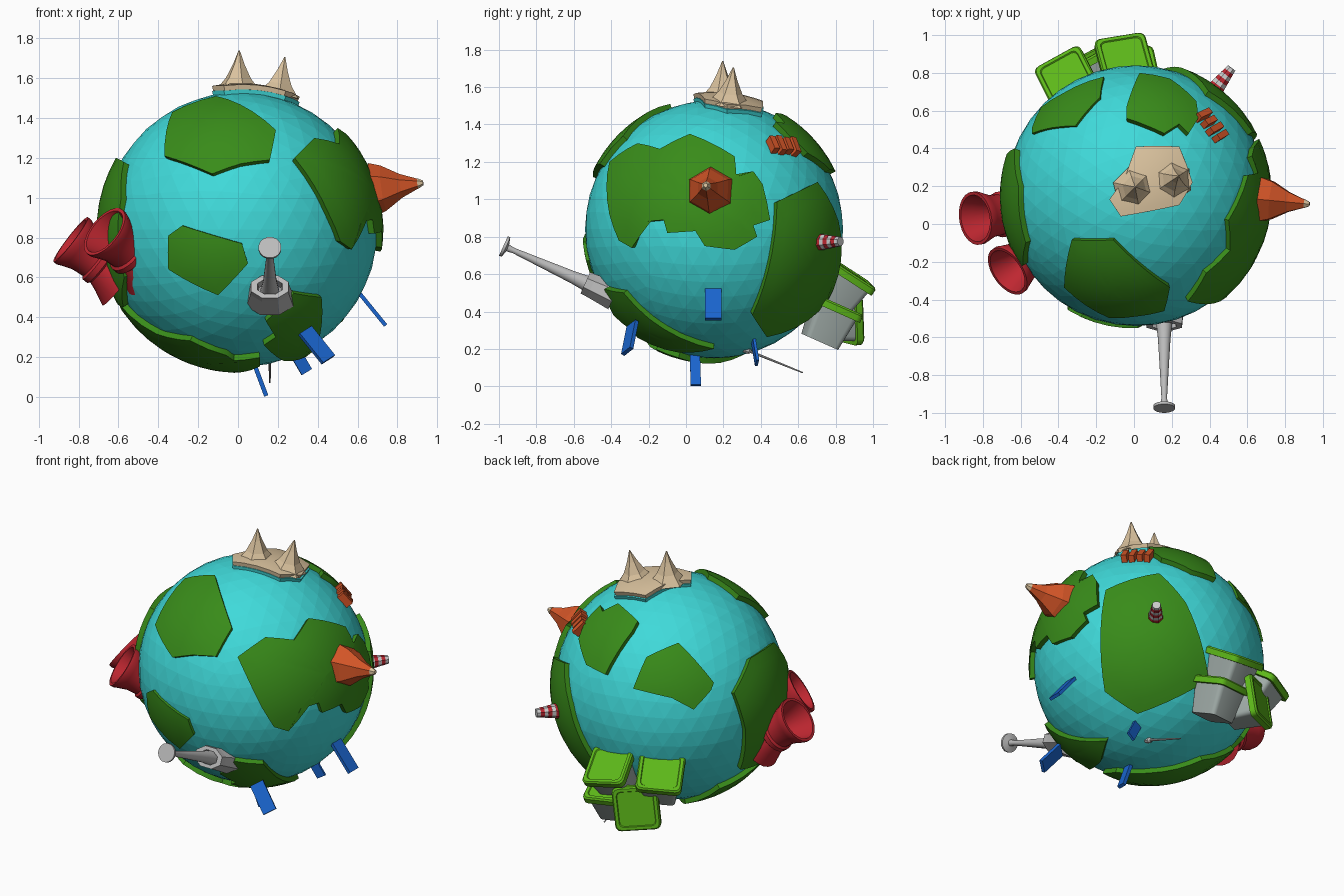
import bpy, bmesh
from math import sin, cos, pi, sqrt, ceil
from mathutils import Vector, Matrix

if "Cube" in bpy.data.objects:
    bpy.data.objects.remove(bpy.data.objects["Cube"])

C, R = Vector((0.01, 0.15, 0.84)), 0.69
mats = {}
COL = dict(sea=(.05, .70, .70), land=(.04, .26, .01), lid=(.11, .48, .01), red=(.52, .02, .03),
           orange=(.65, .09, .02), sand=(.70, .54, .34), blue=(.01, .13, .62),
           metal=(.50, .50, .50), white=(.8, .8, .8), body=(.36, .42, .40))


def finish(name, bm, col, smooth=False):
    bmesh.ops.recalc_face_normals(bm, faces=bm.faces)
    me = bpy.data.meshes.new(name)
    bm.to_mesh(me)
    bm.free()
    ob = bpy.data.objects.new(name, me)
    bpy.context.collection.objects.link(ob)
    if col not in mats:
        mats[col] = bpy.data.materials.new(col)
        mats[col].diffuse_color = (*COL[col], 1)
    me.materials.append(mats[col])
    if smooth:
        bpy.ops.object.select_all(action='DESELECT')
        ob.select_set(True)
        bpy.context.view_layer.objects.active = ob
        bpy.ops.object.shade_smooth_by_angle(angle=0.6)
    return ob


def frame(pos, axis, up='Y'):
    q = Vector(axis).to_track_quat('Z', up)
    return Matrix.Translation(pos) @ q.to_matrix().to_4x4()


def lathe(name, pos, axis, prof, col, n=8, sx=1, smooth=False):
    """Revolve (height, radius) pairs around an axis."""
    bm, rings = bmesh.new(), []
    for t, r in prof:
        rings.append([bm.verts.new((sx * r * cos(2 * pi * (i + .5) / n), r * sin(2 * pi * (i + .5) / n), t))
                      for i in range(n)])
    for a, b in zip(rings, rings[1:]):
        for i in range(n):
            bm.faces.new((a[i], a[i - 1], b[i - 1], b[i]))
    bm.faces.new(rings[0])
    bm.faces.new(rings[-1])
    bm.transform(frame(pos, axis))
    return finish(name, bm, col, smooth)


# Views in which outlines are given: right, up, and whether they are world coordinates
VIEW = dict(front=((1, 0, 0), (0, 0, 1), 1), right=((0, 1, 0), (0, 0, 1), 1),
            top=((1, 0, 0), (0, 1, 0), 1), left=((0, -1, 0), (0, 0, 1), 1),
            bottom=((1, 0, 0), (0, -1, 0), 0), back=((-.707, .707, 0), (.3, .3, .906), 0))


def patch(name, view, pts, col='land', rise=.03, low=-.03):
    """Raised plate following the globe, with its outline projected from a view."""
    r, u, world = VIEW[view]
    r, u = Vector(r), Vector(u)
    out, top = r.cross(u), R + rise
    corners = []
    for a, b in pts:
        if world:
            a, b = a - C.dot(r), b - C.dot(u)
        d = r * a + u * b + out * sqrt(max(top * top - a * a - b * b, 0))
        corners.append(d.normalized())
    edge = []
    for i, p in enumerate(corners):
        q = corners[(i + 1) % len(corners)]
        k = max(1, ceil((p - q).length / .14))
        edge += [p.lerp(q, j / k).normalized() for j in range(k)]
    mid = sum(edge, Vector()).normalized()
    bm, n, N = bmesh.new(), len(edge), 5
    hub = bm.verts.new(C + mid * top)
    rings = [[bm.verts.new(C + mid.lerp(e, k / N).normalized() * top) for e in edge] for k in range(1, N + 1)]
    rings.append([bm.verts.new(C + e * (R + low)) for e in edge])
    for i in range(n):
        bm.faces.new((hub, rings[0][i - 1], rings[0][i]))
        for a, b in zip(rings, rings[1:]):
            bm.faces.new((a[i - 1], b[i - 1], b[i], a[i]))
    return finish(name, bm, col, True)


# Globe
bm = bmesh.new()
bmesh.ops.create_icosphere(bm, subdivisions=4, radius=R, matrix=Matrix.Translation(C))
finish("globe", bm, 'sea')

# Continents
patch("land_front_upper", 'front', [(-.37, 1.21), (-.33, 1.43), (-.11, 1.51), (.19, 1.34), (.16, 1.19),
                                    (.01, 1.17), (-.13, 1.12)])
patch("land_front_middle", 'front', [(-.35, .81), (-.28, .86), (.02, .77), (.05, .67), (-.10, .51),
                                     (-.35, .64)], rise=.015)
patch("land_front_lower", 'front', [(.28, .52), (.42, .50), (.42, .36), (.34, .2), (.23, .18), (.13, .26),
                                    (.19, .30), (.14, .38)])
patch("land_right", 'right', [(-.41, 1.20), (-.26, 1.30), (-.14, 1.27), (.02, 1.35), (.26, 1.23), (.27, 1.12),
                              (.36, 1.15), (.41, 1.08), (.45, .89), (.36, .86), (.38, .80), (.26, .73),
                              (.10, .75), (.05, .83), (-.10, .82), (-.12, .89), (-.23, .88), (-.29, .74),
                              (-.36, .78), (-.41, .92)])
patch("land_left", 'left', [(.2, .6), (.22, 1.0), (.1, 1.18), (-.2, 1.2), (-.4, 1.05), (-.35, .8),
                            (-.3, .5), (0, .45)])
patch("land_bottom", 'bottom', [(-.61, .1), (-.42, .26), (-.25, .38), (-.07, .34), (-.03, .29), (.10, .31),
                                (.10, .19), (-.03, .02), (-.25, -.2), (-.5, -.2)])
patch("land_back_right", 'back', [(-.20, .42), (.12, .51), (.28, .32), (.36, .1), (.40, -.15), (-.03, -.34),
                                  (-.22, -.2)])
patch("land_back_left", 'top', [(-.54, .51), (-.49, .62), (-.38, .69), (-.16, .78), (-.18, .67), (-.31, .52),
                                (-.54, .48)], rise=.012)
patch("land_back_upper", 'top', [(-.04, .62), (.03, .80), (.19, .77), (.33, .65), (.34, .56), (.29, .48),
                                 (.24, .53), (.16, .48), (-.04, .56)])

# Mountain plateau with two steep peaks
plateau = [(.01, .41), (.24, .41), (.31, .22), (.24, .1), (-.07, .04), (-.13, .13), (-.05, .24)]
patch("plateau_base", 'top', plateau, 'sea', .02)
patch("plateau", 'top', plateau, 'sand', .045, .015)
for i, (p, ax, h) in enumerate([((0, .19, 1.54), (.03, .03, 1), .2), ((.20, .23, 1.51), (.18, .12, 1), .2)]):
    lathe(f"peak_{i}", p, ax, [(0, .115), (h * .3, .065), (h * .65, .03), (h, .003)], 'sand', 6)

# Volcano on the right
axis = Vector((.93, .105, 1.075)) - Vector((.67, .13, 1.04))
lathe("volcano", (.67, .13, 1.04), axis, [(0, .135), (.06, .115), (.15, .06), (.235, .025)], 'orange', 6)
lathe("volcano_tip", (.67, .13, 1.04), axis, [(.235, .027), (.263, .012)], 'sand', 6)

# Thruster nozzles on the left
nozzle = [(0, .165), (.07, .13), (.12, .11), (.13, .122), (.16, .122), (.17, .108), (.23, .113), (.28, .13),
          (.31, .142), (.33, .142), (.33, .125), (.27, .105), (.17, .07), (.15, .01)]
for i, (m, a) in enumerate([((-.84, .03, .79), (-.78, -.12, .6)), ((-.67, -.25, .83), (-.68, -.48, .55))]):
    a = Vector(a).normalized()
    lathe(f"nozzle_{i}", Vector(m) - a * .33, a, nozzle, 'red', 24, smooth=True)

# Observation tower at the front
axis = Vector((0, -.91, .41))
foot = Vector((.16, -.42, .50))
lathe("tower_foot", foot, axis, [(-.04, .085), (.09, .07), (.13, .068), (.13, .045), (.08, .04)], 'metal', 8, 1.5)
lathe("tower_shaft", foot, axis, [(0, .06), (.1, .045), (.2, .034), (.4, .023), (.55, .015), (.585, .02),
                                  (.595, .058), (.61, .058)], 'metal', 16, smooth=True)

# Needle underneath
axis = Vector((0, .31, -.125))
lathe("needle", (.16, .31, .2), axis, [(0, .02), (.03, .018), (.04, .008), (.34, .004)], 'metal', 8)

# Striped lighthouse at the back right
foot, axis = Vector((.40, .675, .77)), Vector((.12, .155, .005))
lathe("lighthouse_foot", foot, axis, [(0, .055), (.03, .055)], 'red', 8)
for i in range(7):
    t = .03 + i * .023
    lathe(f"lighthouse_band_{i}", foot, axis, [(t, .05 - i * .0035), (t + .023, .0475 - i * .0035)],
          'white' if i % 2 == 0 else 'red', 8)


def slab(name, pos, axis, width, size, col):
    """Box with z along axis and x along width."""
    z = Vector(axis).normalized()
    y = z.cross(Vector(width)).normalized()
    rot = Matrix((y.cross(z), y, z)).transposed().to_4x4()
    bm = bmesh.new()
    bmesh.ops.create_cube(bm, size=1)
    bmesh.ops.scale(bm, vec=size, verts=bm.verts)
    bm.transform(Matrix.Translation(pos) @ rot)
    return finish(name, bm, col)


# Row of orange houses
a, b = Vector((.36, .57, 1.275)), Vector((.45, .46, 1.285))
for i in range(4):
    p = a.lerp(b, i / 3)
    slab(f"house_{i}", p, p - C, (.8, .5, -.6), (.085 if i % 2 else .1, .034, .07), 'orange')

# Blue water spouts
for i, (p, a, w, s) in enumerate([
        ((.395, -.30, .26), (.12, -.03, -.15), (.05, .045, .04), (.085, .022, .19)),
        ((.11, .05, .09), (.06, .005, -.16), (0, 1, 0), (.055, .022, .18)),
        ((.31, .37, .185), (.07, .02, -.12), (.06, .01, .03), (.06, .015, .14)),
        ((.675, .145, .44), (.13, 0, -.16), (0, 1, 0), (.088, .02, .21))]):
    slab(f"water_spout_{i}", p, a, w, s, 'blue')


# Waste containers at the back
def rounded_stack(name, m, layers, col, c=.25):
    """Loft of rounded squares from (height, half width) pairs."""
    bm, rings = bmesh.new(), []
    for t, h in layers:
        ring = []
        for k in range(4):
            for j in range(4):
                ang = pi / 2 * (k + j / 3)
                cx, cy = [(1, 1), (-1, 1), (-1, -1), (1, -1)][k]
                ring.append(bm.verts.new((h * (cx * (1 - c) + c * cos(ang)), h * (cy * (1 - c) + c * sin(ang)), t)))
        rings.append(ring)
    for a, b in zip(rings, rings[1:]):
        for i in range(16):
            bm.faces.new((a[i - 1], a[i], b[i], b[i - 1]))
    bm.faces.new(rings[0])
    bm.faces.new(rings[-1])
    bm.transform(m)
    finish(name, bm, col, True)


for i, (p, a) in enumerate([((-.05, .88, .60), (.05, .55, .83)), ((-.36, .78, .60), (-.3, .45, .85)),
                            ((-.25, .875, .37), (-.45, .85, .1)), ((-.01, .80, .43), (0, .4, .9))]):
    m = frame(p, a) @ Matrix.Rotation((.3, -.1, .12, .2)[i], 4, 'Z')
    rounded_stack(f"container_body_{i}", m, [(-.21, .095), (-.02, .118)], 'body')
    rounded_stack(f"container_lid_{i}", m, [(-.03, .125), (-.03, .138), (.005, .138), (.015, .13), (.015, .112),
                                            (.008, .108)], 'lid')

for m in bpy.data.materials:
    if m.users and not m.is_grease_pencil:
        m.use_nodes = True
        m.node_tree.nodes["Principled BSDF"].inputs["Base Color"].default_value = m.diffuse_color
